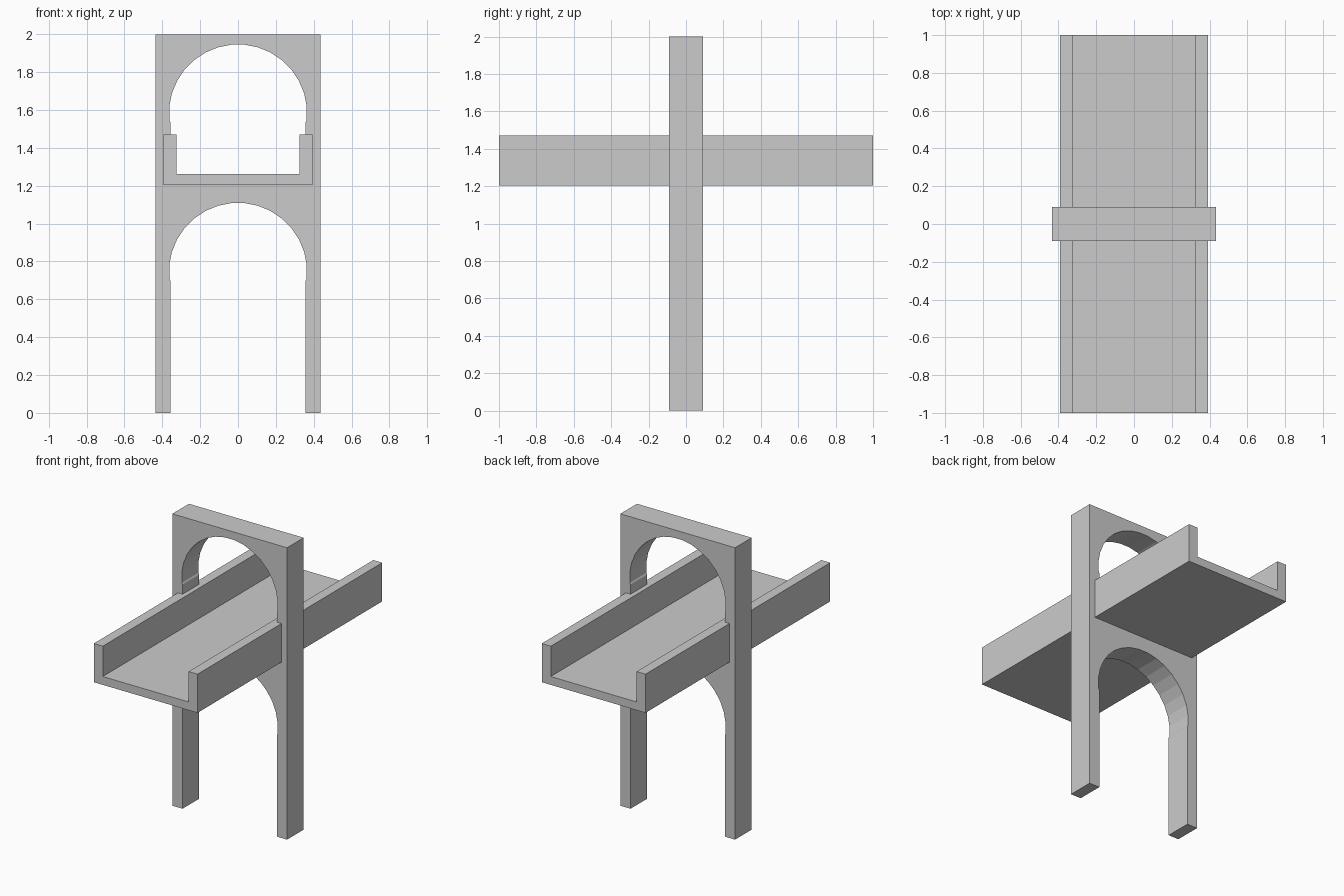
import bpy, bmesh
from math import sin, cos, radians

if "Cube" in bpy.data.objects:
    bpy.data.objects.remove(bpy.data.objects["Cube"])


def extrude_half(name, profile, half_depth):
    """Extrude a right-half XZ outline along Y and mirror it across x = 0."""
    bm = bmesh.new()
    face = bm.faces.new([bm.verts.new((x, -half_depth, z)) for x, z in profile])
    new = bmesh.ops.extrude_face_region(bm, geom=[face])["geom"]
    bmesh.ops.translate(bm, vec=(0, 2 * half_depth, 0),
                        verts=[v for v in new if isinstance(v, bmesh.types.BMVert)])
    # Open the centre plane so the mirrored halves join cleanly
    centre = [f for f in bm.faces if all(abs(v.co.x) < 1e-6 for v in f.verts)]
    bmesh.ops.delete(bm, geom=centre, context='FACES')
    bmesh.ops.recalc_face_normals(bm, faces=bm.faces[:])
    mesh = bpy.data.meshes.new(name)
    bm.to_mesh(mesh)
    bm.free()
    obj = bpy.data.objects.new(name, mesh)
    bpy.context.collection.objects.link(obj)
    mod = obj.modifiers.new("mirror", 'MIRROR')
    mod.use_clip = True
    return obj


RADIUS = 0.365
STEP = 11.25


def arch(centre_z):
    """Right half of a faceted arch, from just below the spring line to the crown."""
    angles = [radians(STEP * (k - 0.5)) for k in range(9)]
    pts = [(RADIUS * cos(a), centre_z + RADIUS * sin(a)) for a in angles]
    return pts + [(0, pts[-1][1])]


# Support frame with two stacked arched openings
LEG = 0.357
lower, upper = arch(0.745), arch(1.582)
frame = [(0, 2), (0.435, 2), (0.435, 0), (LEG, 0), (LEG, lower[0][1] - 0.01)]
frame += lower
frame += [(0, 1.23), (LEG, 1.23), (LEG, upper[0][1] - 0.01)]
frame += upper
extrude_half("arched_frame", frame, 0.09)

# U-shaped channel deck passing through the frame
deck = [(0, 1.205), (0.393, 1.205), (0.393, 1.47), (0.325, 1.47),
        (0.325, 1.262), (0, 1.262)]
extrude_half("channel_deck", deck, 1.0)
